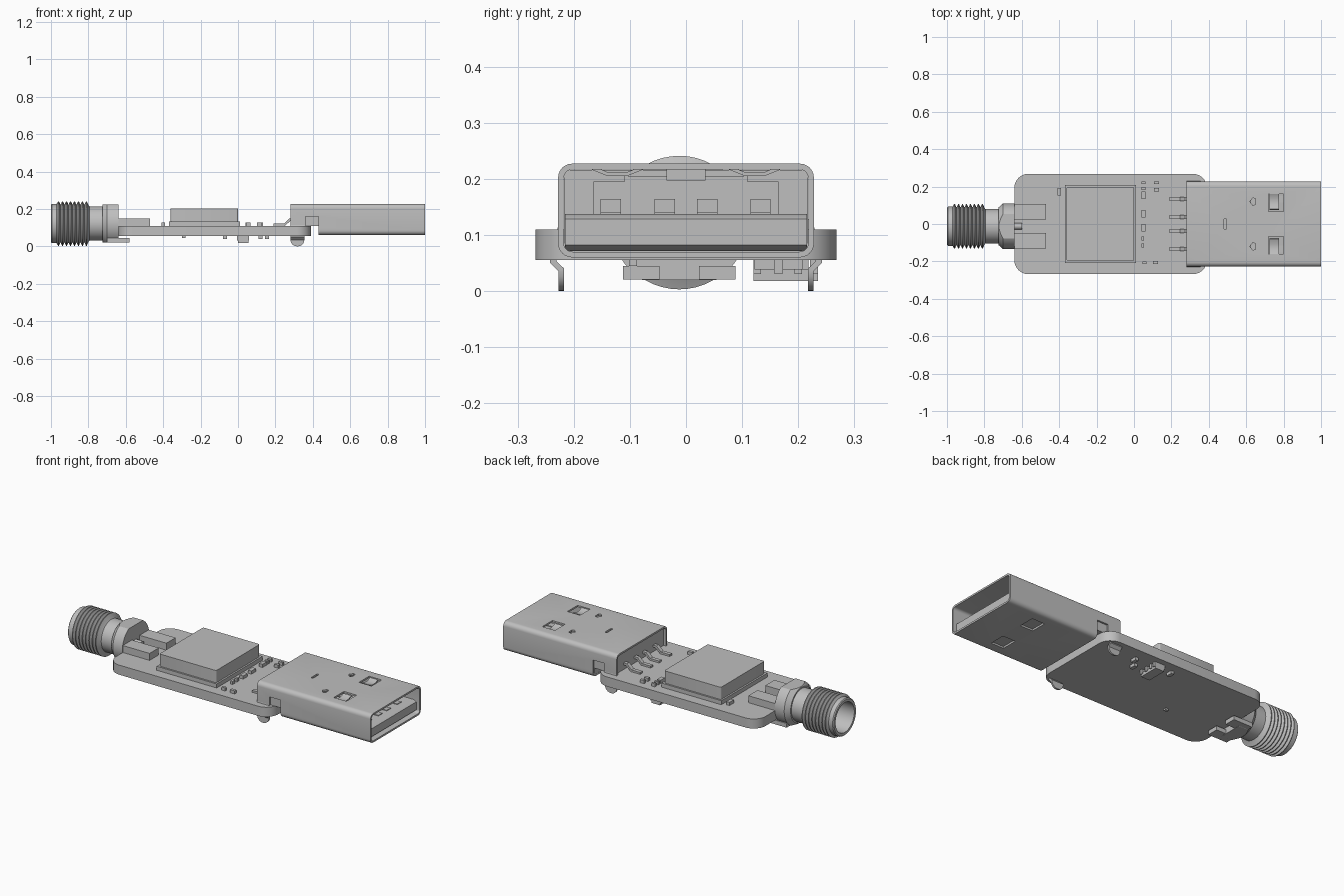
import bpy, bmesh, math

cube = bpy.data.objects.get("Cube")
if cube:
    bpy.data.objects.remove(cube, do_unlink=True)

grey = bpy.data.materials.new("plain grey")
grey.use_nodes = True
GREY = (0.52, 0.52, 0.52, 1)
grey.diffuse_color = GREY
grey.node_tree.nodes["Principled BSDF"].inputs["Base Color"].default_value = GREY
parts = []


def finish(name, bm):
    bmesh.ops.recalc_face_normals(bm, faces=bm.faces)
    mesh = bpy.data.meshes.new(name)
    bm.to_mesh(mesh)
    bm.free()
    mesh.materials.append(grey)
    ob = bpy.data.objects.new(name, mesh)
    bpy.context.collection.objects.link(ob)
    parts.append(ob)
    return ob


def prism(name, pts, axis, lo, hi):
    """Extrude a 2D outline along an axis."""
    place = {"x": lambda u, v, t: (t, u, v),
             "y": lambda u, v, t: (u, t, v),
             "z": lambda u, v, t: (u, v, t)}[axis]
    bm = bmesh.new()
    a = [bm.verts.new(place(u, v, lo)) for u, v in pts]
    b = [bm.verts.new(place(u, v, hi)) for u, v in pts]
    bm.faces.new(a)
    bm.faces.new(b)
    for i in range(len(pts)):
        j = (i + 1) % len(pts)
        bm.faces.new((a[i], a[j], b[j], b[i]))
    return finish(name, bm)


def rounded(u0, u1, v0, v1, r, n=6):
    """Rounded rectangle outline."""
    corners = [(u1 - r, v1 - r), (u0 + r, v1 - r), (u0 + r, v0 + r), (u1 - r, v0 + r)]
    return [(cu + r * math.cos(math.pi / 2 * (k + i / n)),
             cv + r * math.sin(math.pi / 2 * (k + i / n)))
            for k, (cu, cv) in enumerate(corners) for i in range(n + 1)]


def box(name, x0, x1, y0, y1, z0, z1):
    return prism(name, [(x0, y0), (x1, y0), (x1, y1), (x0, y1)], "z", z0, z1)


def revolve(name, profile, sides=48):
    """Closed (x, radius) profile turned about the antenna axis."""
    bm = bmesh.new()
    rings = []
    for x, r in profile:
        rings.append([bm.verts.new((x, AY + r * math.cos(2 * math.pi * i / sides),
                                    AZ + r * math.sin(2 * math.pi * i / sides)))
                      for i in range(sides)])
    for k in range(len(rings)):
        a, b = rings[k], rings[(k + 1) % len(rings)]
        for i in range(sides):
            j = (i + 1) % sides
            bm.faces.new((a[i], a[j], b[j], b[i]))
    return finish(name, bm)


def boolean(ob, cutter, op="DIFFERENCE"):
    cutter.hide_render = True
    mod = ob.modifiers.new("cut", "BOOLEAN")
    mod.operation, mod.object, mod.solver = op, cutter, "EXACT"
    bpy.context.view_layer.objects.active = ob
    bpy.ops.object.modifier_apply(modifier=mod.name)
    parts.remove(cutter)
    bpy.data.objects.remove(cutter, do_unlink=True)


AY, AZ = -0.012, 0.122      # antenna axis
TOP, BOTTOM = 0.11, 0.055   # board faces

# Circuit board and shielded module
prism("circuit_board", rounded(-0.64, 0.39, -0.268, 0.268, 0.075, 8), "z", BOTTOM, TOP)
box("module_base", -0.37, 0.01, -0.208, 0.208, TOP, 0.133)
prism("module_shield", rounded(-0.36, 0.0, -0.198, 0.198, 0.008, 3), "z", 0.133, 0.203)

# Threaded antenna barrel with an open bore
profile = [(-1.0, 0.085), (-1.0, 0.1), (-0.995, 0.105), (-0.97, 0.105)]
teeth = 8
pitch = 0.17 / teeth
for i in range(teeth):
    x = -0.97 + i * pitch
    profile += [(x + pitch * 0.4, 0.119), (x + pitch * 0.6, 0.119), (x + pitch, 0.1)]
profile += [(-0.795, 0.092), (-0.68, 0.092), (-0.68, 0.03), (-0.84, 0.03), (-0.84, 0.085)]
revolve("antenna_barrel", profile)
revolve("antenna_insulator", [(-0.88, 0.02), (-0.88, 0.055), (-0.7, 0.055), (-0.7, 0.02)])
revolve("antenna_contact", [(-0.93, 0.008), (-0.93, 0.018), (-0.6, 0.018), (-0.6, 0.008)], 16)

# Flange with chamfered rim and flats above and below
flange = revolve("antenna_flange", [(-0.725, 0.02), (-0.725, 0.1), (-0.7, 0.122),
                                    (-0.64, 0.122), (-0.64, 0.02)])
boolean(flange, box("flats", -0.8, -0.6, -0.2, 0.2, 0.02, 0.225), "INTERSECT")

# Solder prongs clamping the board edge
for side, s in (("left", 1), ("right", -1)):
    y0, y1 = sorted((AY + s * 0.035, AY + s * 0.118))
    box(side + "_upper_prong", -0.66, -0.47, y0, y1, TOP, 0.15)
    y0, y1 = sorted((AY + s * 0.035, AY + s * 0.1))
    box(side + "_lower_prong", -0.7, -0.58, y0, y1, 0.021, 0.045)

# Small surface components on top: x, y, length, width
top_parts = [(0.05, 0.22, 0.022, 0.014), (0.05, 0.155, 0.022, 0.04),
             (0.05, 0.19, 0.022, 0.014), (0.05, 0.055, 0.022, 0.04),
             (0.05, -0.02, 0.022, 0.04), (0.047, -0.077, 0.014, 0.022),
             (0.047, -0.115, 0.014, 0.022), (0.057, -0.207, 0.022, 0.014),
             (0.115, -0.207, 0.028, 0.016), (0.12, 0.22, 0.026, 0.014),
             (0.12, 0.183, 0.026, 0.018), (-0.4, 0.172, 0.02, 0.04)]
for i, (x, y, l, w) in enumerate(top_parts):
    box(f"top_component_{i + 1}", x - l / 2, x + l / 2, y - w / 2, y + w / 2, TOP, 0.128)

# Components underneath
box("lower_connector", 0.0, 0.055, 0.12, 0.235, 0.018, 0.038)
for y in (0.127, 0.165, 0.2, 0.228):
    box("lower_connector_leg", -0.005, 0.06, y - 0.007, y + 0.007, 0.03, BOTTOM)
for x, y in ((-0.07, 0.2), (0.12, 0.14), (0.155, 0.19)):
    box("lower_component", x - 0.01, x + 0.01, y - 0.018, y + 0.018, 0.038, BOTTOM)
box("lower_resistor", -0.3, -0.28, -0.102, -0.087, 0.045, BOTTOM)

# Plug shell: hollow sleeve, cut away where it sits over the board
shell = prism("plug_shell", rounded(0.28, 1.0, 0, 1, 0.01), "z", 0, 1)
parts.remove(shell)
bpy.data.objects.remove(shell, do_unlink=True)
shell = prism("plug_shell", rounded(-0.228, 0.228, 0.06, 0.227, 0.025), "x", 0.28, 1.0)
boolean(shell, prism("hollow", rounded(-0.218, 0.218, 0.07, 0.217, 0.016), "x", 0.2, 1.1))
boolean(shell, box("board_gap", 0.2, 0.43, -0.3, 0.3, 0.0, TOP))
boolean(shell, box("side_notch", 0.36, 0.43, -0.3, 0.3, 0.1, 0.16))
for s in (-1, 1):
    y0, y1 = sorted((s * 0.068, s * 0.16))
    boolean(shell, box("upper_window", 0.72, 0.8, y0, y1, 0.2, 0.25))
    boolean(shell, box("lower_window", 0.72, 0.8, y0, y1, 0.04, 0.073))
    boolean(shell, prism("latch_hole", [(0.62, s * 0.12), (0.635, s * 0.1), (0.65, s * 0.105),
                                        (0.65, s * 0.135), (0.635, s * 0.14)], "z", 0.2, 0.25))
boolean(shell, box("centre_hole", 0.482, 0.495, -0.028, 0.028, 0.2, 0.25))

# Springs bent into the windows, and snap legs through the board
for side, s in (("left", 1), ("right", -1)):
    bend = [(0.075, 0.217), (0.105, 0.205), (0.14, 0.205), (0.17, 0.217),
            (0.16, 0.221), (0.138, 0.211), (0.107, 0.211), (0.08, 0.222)]
    prism(side + "_spring", [(s * y, z) for y, z in bend], "x", 0.725, 0.775)
    bend = [(0.217, 0.0), (0.227, 0.0), (0.227, 0.035), (0.242, 0.05), (0.242, 0.065),
            (0.228, 0.115), (0.218, 0.115), (0.231, 0.06), (0.231, 0.053), (0.217, 0.04)]
    leg = prism(side + "_snap_leg", [(s * y, z) for y, z in bend], "x", 0.28, 0.355)
    boolean(leg, prism("leg_outline", rounded(0.28, 0.355, 0, 0.2, 0.036), "y", -0.4, 0.4),
            "INTERSECT")

# Plastic insert: rear block over the board, stepped wall, tongue with chamfered nose
prism("insert_block", [(0.295, TOP), (0.43, TOP), (0.43, 0.071), (0.58, 0.071),
                       (0.58, 0.216), (0.295, 0.216)], "y", -0.217, 0.217)
prism("insert_step", [(-0.165, 0.13), (0.165, 0.13), (0.165, 0.195), (0.11, 0.195),
                      (0.11, 0.205), (-0.11, 0.205), (-0.11, 0.195), (-0.165, 0.195)],
      "x", 0.57, 0.6)
box("insert_key", 0.57, 0.62, -0.035, 0.035, 0.197, 0.217)
prism("insert_tongue", [(0.57, 0.071), (0.96, 0.071), (0.98, 0.082), (0.98, 0.128),
                        (0.965, 0.137), (0.57, 0.137)], "y", -0.216, 0.216)

# Four contacts: flat strips in the plug, bent pins on the board
for i, y in enumerate((-0.134, -0.038, 0.038, 0.133)):
    box(f"plug_contact_{i + 1}", 0.59, 0.93, y - 0.018, y + 0.018, 0.135, 0.141)
    box(f"contact_root_{i + 1}", 0.59, 0.625, y - 0.018, y + 0.018, 0.137, 0.164)
    prism(f"solder_pin_{i + 1}", [(0.19, TOP), (0.25, TOP), (0.28, 0.136), (0.31, 0.136),
                                  (0.31, 0.148), (0.274, 0.148), (0.245, 0.121),
                                  (0.19, 0.121)], "y", y - 0.011, y + 0.011)

# Smooth the curved surfaces, keeping edges crisp
bpy.ops.object.select_all(action="DESELECT")
for ob in parts:
    ob.select_set(True)
bpy.context.view_layer.objects.active = parts[0]
bpy.ops.object.shade_smooth_by_angle(angle=math.radians(32))
